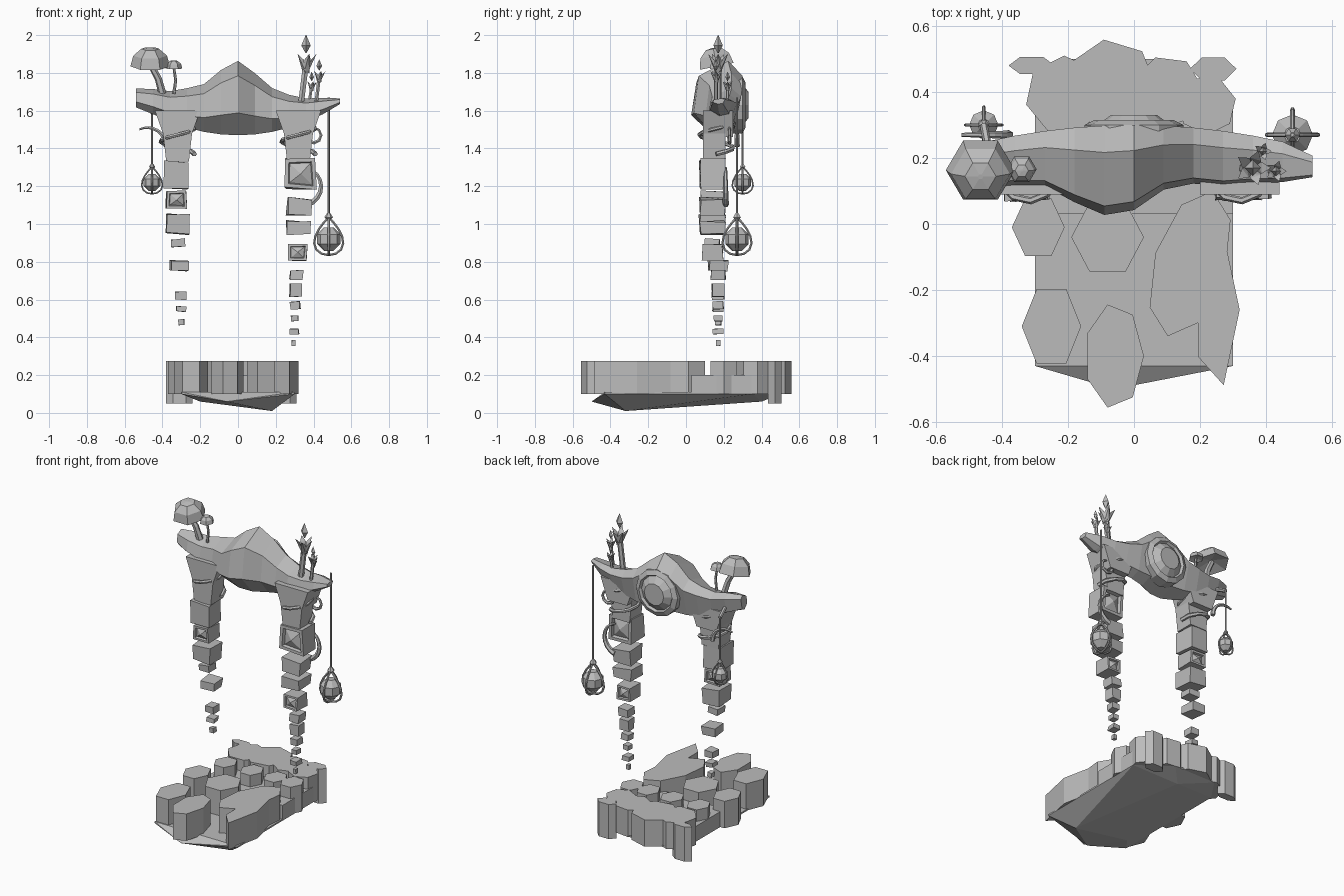
import bpy, bmesh, math, random
from mathutils import Vector, Matrix

random.seed(4)
cube = bpy.data.objects.get("Cube")
if cube:
    bpy.data.objects.remove(cube, do_unlink=True)

stone = bpy.data.materials.new("stone grey")
stone.use_nodes = True
grey = (.5, .5, .5, 1)
stone.diffuse_color = grey
stone.node_tree.nodes["Principled BSDF"].inputs["Base Color"].default_value = grey


def finish(name, bm):
    """Turn a bmesh into a flat shaded stone object."""
    bmesh.ops.recalc_face_normals(bm, faces=bm.faces[:])
    mesh = bpy.data.meshes.new(name)
    bm.to_mesh(mesh)
    bm.free()
    mesh.materials.append(stone)
    bpy.context.collection.objects.link(bpy.data.objects.new(name, mesh))


def loft(name, rings):
    """Bridge equal rings of points and cap both ends."""
    bm = bmesh.new()
    rows = [[bm.verts.new(point) for point in ring] for ring in rings]
    for low, high in zip(rows, rows[1:]):
        for i in range(len(low)):
            bm.faces.new((low[i - 1], low[i], high[i], high[i - 1]))
    bm.faces.new(rows[0])
    bm.faces.new(rows[-1])
    finish(name, bm)


def hull(name, points):
    """Wrap points in a convex faceted rock."""
    bm = bmesh.new()
    for point in points:
        bm.verts.new(point)
    bmesh.ops.convex_hull(bm, input=bm.verts[:])
    loose = [vert for vert in bm.verts if not vert.link_faces]
    bmesh.ops.delete(bm, geom=loose, context='VERTS')
    finish(name, bm)


def circle(sides):
    return [(math.cos(math.tau * i / sides), math.sin(math.tau * i / sides)) for i in range(sides)]


def turned(name, profile, place, sides=6, tilt=0):
    """Turn (radius, height) pairs about z, then tilt about x."""
    matrix = Matrix.Translation(place) @ Matrix.Rotation(tilt, 4, 'X')
    loft(name, [[matrix @ Vector((radius * c, radius * s, height)) for c, s in circle(sides)]
                for radius, height in profile])


def tube(name, points, radius, taper=1):
    curve = bpy.data.curves.new(name, 'CURVE')
    curve.dimensions = '3D'
    curve.bevel_depth = radius
    curve.bevel_resolution = 1
    curve.use_fill_caps = True
    spline = curve.splines.new('POLY')
    spline.use_smooth = False
    spline.points.add(len(points) - 1)
    for i, point in enumerate(points):
        spline.points[i].co = (*point, 1)
        spline.points[i].radius = 1 + (taper - 1) * i / (len(points) - 1)
    curve.materials.append(stone)
    bpy.context.collection.objects.link(bpy.data.objects.new(name, curve))


# Floor slab with a rough pointed underside, and a raised step at the back
outline = [(-.3, -.43), (.3, -.43), (.3, .35), (.1, .5), (-.2, .5), (-.3, .35)]
keel = [(.18, -.32, .01), (-.2, -.3, .06), (-.06, -.5, .06), (0, .4, .06)]
hull("floor_slab", [(x, y, z) for x, y in outline for z in (.1, .11)] + keel)
hull("floor_step", [(x, y, z) for x in (-.3, .3) for y in (.03, .35) for z in (.1, .2)])


# Faceted basalt columns standing on the floor
def column(name, x, y, wide, deep, turn=0, sides=6, bottom=.1):
    spin = Matrix.Rotation(turn, 2)
    ring = [spin @ Vector((wide * c, deep * s)) for c, s in circle(sides)]
    loft(name + "_column", [[(x + p.x, y + p.y, z) for p in ring] for z in (bottom, .275)])


column("left_middle", -.29, -.01, .08, .1)
column("left_front", -.25, -.31, .09, .13)
column("centre_front", -.06, -.4, .09, .16, sides=7)
column("centre", -.08, -.04, .11, .12)
column("right_middle", .17, -.12, .11, .23, -.3, sides=8)
column("right_front", .25, -.26, .07, .24, sides=5)
column("back_left_chip", -.31, .48, .07, .03, bottom=.05)
column("back_right_chip", .24, .47, .07, .04, bottom=.05)
for x in (-.23, -.04, .13, .25):
    column("inner", x, .2, .07, .08)
for x, y, size in ((-.21, .39, .12), (-.07, .42, .14), (.1, .4, .11), (.22, .36, .09)):
    column("back_rim", x, y, size, size, x, sides=7)

# Arch lintel: humped in the middle, drawn out to thin ends
section = [(.4, 0), (0, .3), (.1, .8), (.7, 1), (1, .8), (.8, .1)]
rings = []
for step in range(-6, 7):
    x = step * .09
    hump = math.exp(-(x / .14) ** 2)
    belly = math.exp(-((x + .07) / .14) ** 2)
    top = 1.69 - .06 * x + .18 * hump + random.uniform(-.01, .01)
    bottom = 1.47 + .55 * x * x
    front = .12 - .09 * belly + random.uniform(-.01, .01)
    back = .3 - .25 * x * x
    if abs(step) == 6:
        front, back = front + .03, back - .02
        bottom = top - (.03 if x > 0 else .1)
    rings.append([(x, front + (back - front) * u, bottom + (top - bottom) * v) for u, v in section])
loft("arch_lintel", rings)

# Round medallion on the back
rim = [(.15, 0), (.15, .07), (.12, .085), (.11, .07), (.07, .1), (.02, .1)]
turned("medallion", rim, (0, .23, 1.63), 12, -math.pi / 2)


# Legs: neck and bracket under the lintel, then shrinking floating blocks
def block(name, place, size, lean, carved):
    """Rough stone block, optionally with a carved pyramid on front and back."""
    bm = bmesh.new()
    matrix = (Matrix.Translation(place) @ Matrix.Rotation(lean, 4, 'Y')
              @ Matrix.Rotation(lean, 4, 'Z') @ Matrix.Diagonal((*size, 1)))
    bmesh.ops.create_cube(bm, size=1, matrix=matrix)
    width = size[0]
    for vert in bm.verts:
        vert.co += Vector([random.uniform(-.05, .05) * width for axis in range(3)])
    if carved:
        bm.normal_update()
        faces = [face for face in bm.faces if abs(face.normal.y) > .8]
        bmesh.ops.inset_individual(bm, faces=faces, thickness=width * .17)
        bmesh.ops.inset_individual(bm, faces=faces, thickness=width * .05, depth=-width * .12)
        bmesh.ops.poke(bm, faces=faces, offset=width * .15)
    finish(name, bm)


# Each block: height above ground, width, thickness
left_blocks = [(1.26, .13, .14), (1.13, .11, .09), (1, .13, .1), (.9, .07, .04),
               (.78, .09, .05), (.62, .06, .04), (.55, .05, .03), (.48, .03, .03)]
right_blocks = [(1.27, .16, .16), (1.09, .13, .09), (.98, .12, .07), (.85, .1, .09), (.73, .07, .05),
                (.65, .06, .07), (.57, .05, .04), (.5, .04, .03), (.43, .05, .03), (.37, .02, .03)]
for side, sign, blocks, carved in (("left", -1, left_blocks, [1]), ("right", 1, right_blocks, [0, 3])):
    middle = sign * .32
    corners = [(a, b) for a in (-1, 1) for b in (-1, 1)]
    hull(side + "_neck", [(middle + a * wide, .15 + b * .06, z) for a, b in corners
                          for wide, z in ((.06, 1.33), (.06, 1.45), (.09, 1.6))])
    hull(side + "_bracket", [(middle + a * wide, .17 + b * .08, z) for a, b in corners
                             for wide, z in ((.12, 1.6), (.07, 1.46))])
    for i, (z, width, height) in enumerate(blocks):
        depth = min(.13, width * 1.1)
        place = (sign * (.28 + .04 * z), .14 if z > .8 else .17, z)
        lean = 0 if i in carved else random.uniform(-.1, .1)
        block(side + "_leg_block", place, (width, depth, height), lean, i in carved)
    # Vine wound round the upper leg
    coil = [(middle + .09 * math.cos(i * .6), .16 + .09 * math.sin(i * .6), 1.37 + i * .013)
            for i in range(16)]
    tube(side + "_vine", coil, .013, .7)


# Curled vine tips
def curl(name, x, y, z, radius, start, end, thickness):
    angles = [start + (end - start) * i / 8 for i in range(9)]
    tube(name, [(x + radius * math.cos(a), y, z + radius * math.sin(a)) for a in angles], thickness, .4)


curl("right_hook", .34, .21, 1.2, .1, -1.3, 1.3, .018)
curl("right_curl", .4, .23, 1.47, .04, -3, 3, .012)
curl("left_thorn", -.48, .27, 1.41, .1, 0, 2, .015)


# Hanging lanterns: cord, faceted orb and teardrop cage
def lantern(name, x, y, z, size, top):
    tube(name + "_cord", [(x, y, top), (x, y, z + 1.7 * size)], .006)
    angles = [math.pi * i / 8 for i in range(9)]
    orb = [(.87 * size * math.sin(a), -.87 * size * math.cos(a)) for a in angles[1:-1:2]]
    turned(name + "_orb", orb, (x, y, z), 8)
    knot = [(.1 * size, 0), (.3 * size, .2 * size), (.1 * size, .5 * size)]
    turned(name + "_knot", knot, (x, y, z + 1.3 * size))
    for c, s in circle(4):
        cage = []
        for a in angles:
            reach = 1.3 * size * math.sin(a) * math.sin(a / 2)
            cage.append((x + c * reach, y + s * reach, z + size * (.2 + 1.3 * math.cos(a))))
        tube(name + "_cage", cage, .09 * size)


lantern("large_lantern", .48, .27, .92, .077, 1.67)
lantern("small_lantern", -.455, .3, 1.22, .055, 1.6)
tube("small_lantern_arm", [(-.455, .3, 1.59), (-.44, .22, 1.63)], .012)


# Mushrooms on one end of the lintel
def mushroom(name, base, top, size, tilt):
    bend = Vector(base).lerp(Vector(top), .5) + Vector((.01, 0, 0))
    tube(name + "_stem", [base, bend, top], size * .2, .8)
    cap = [(.15, .1), (1, -.15), (.85, .4), (.45, .75), (.08, .8)]
    turned(name + "_cap", [(size * r, size * h) for r, h in cap], top, 6, tilt)


mushroom("large_mushroom", (-.4, .18, 1.69), (-.465, .16, 1.85), .105, .2)
mushroom("small_mushroom", (-.34, .17, 1.69), (-.34, .165, 1.83), .045, .1)


# Trumpet plants with floating crystals on the other end
def trumpet(name, x, y, top, size):
    tube(name + "_stalk", [(x - size / 2, y, 1.65), (x, y, top)], size * .35)
    petal = [(.2, -.3, -1), (.2, .3, -1), (.55, -.35, .4), (.55, .35, .4), (1.1, 0, 1), (.4, 0, .1)]
    for c, s in circle(5):
        hull(name + "_petal", [(x + size * (c * out - s * side), y + size * (s * out + c * side),
                                top + size * up) for out, side, up in petal])
    crystal = [(.05, 1.1), (.5, 1.9), (.03, 3)]
    turned(name + "_crystal", [(size * r, size * h) for r, h in crystal], (x, y, top), 4)


trumpet("tall_trumpet", .36, .17, 1.85, .05)
trumpet("middle_trumpet", .43, .16, 1.78, .03)
trumpet("small_trumpet", .39, .22, 1.73, .025)
